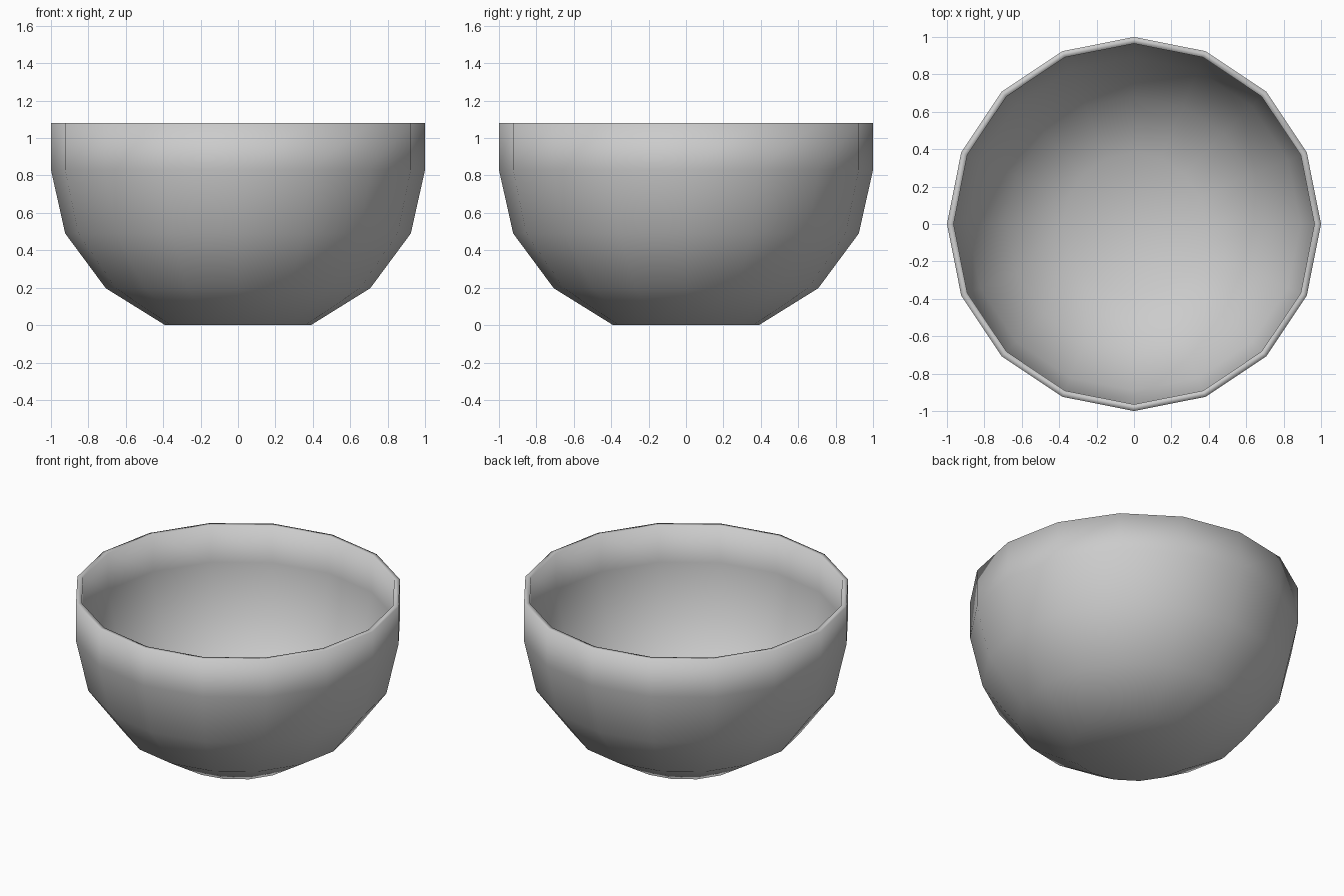
import bpy, bmesh, math

if "Cube" in bpy.data.objects:
    bpy.data.objects.remove(bpy.data.objects["Cube"])

SIDES = 16
WALL = 0.035
# outer profile (radius, height), from foot to rim
PROFILE = [(0.39, 0.0), (0.707, 0.197), (0.924, 0.49), (1.0, 0.83), (1.0, 1.08)]

# lathe the outer skin
bm = bmesh.new()
rings = []
for r, z in PROFILE:
    rings.append([bm.verts.new((r * math.cos(2 * math.pi * i / SIDES),
                                r * math.sin(2 * math.pi * i / SIDES), z))
                  for i in range(SIDES)])
for low, high in zip(rings, rings[1:]):
    for i in range(SIDES):
        j = (i + 1) % SIDES
        bm.faces.new((low[i], low[j], high[j], high[i]))

# flat foot
bm.faces.new(list(reversed(rings[0])))

mesh = bpy.data.meshes.new("bowl")
bm.to_mesh(mesh)
bm.free()
for p in mesh.polygons:
    p.use_smooth = True
bowl = bpy.data.objects.new("bowl", mesh)
bpy.context.collection.objects.link(bowl)

# wall thickness grows inward, leaving an open rim
solid = bowl.modifiers.new("wall", 'SOLIDIFY')
solid.thickness = WALL
solid.offset = -1
solid.use_even_offset = True
